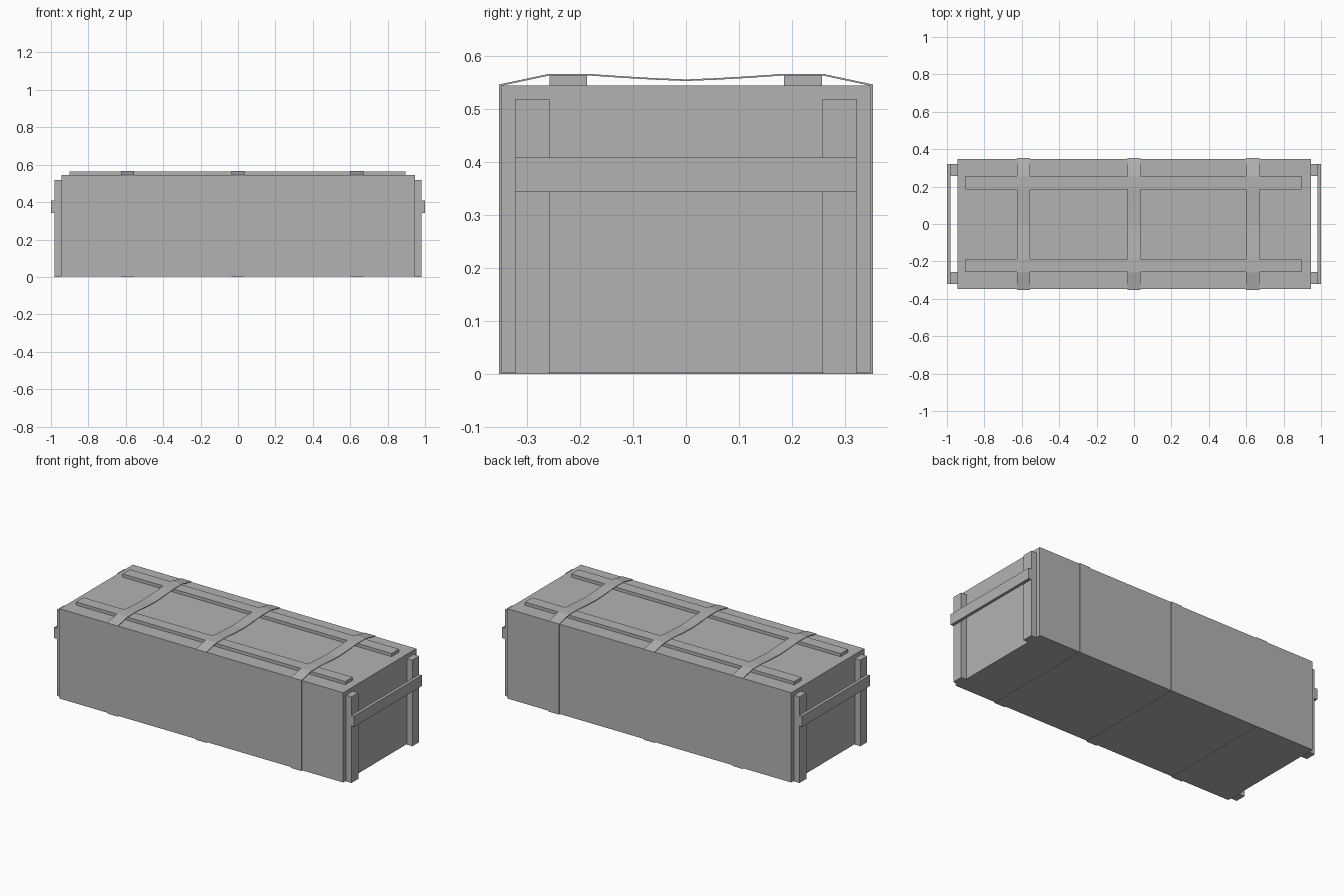
import bpy, bmesh

if "Cube" in bpy.data.objects:
    bpy.data.objects.remove(bpy.data.objects["Cube"])


def mesh_object(name, bm):
    bmesh.ops.recalc_face_normals(bm, faces=bm.faces[:])
    mesh = bpy.data.meshes.new(name)
    bm.to_mesh(mesh)
    bm.free()
    obj = bpy.data.objects.new(name, mesh)
    bpy.context.collection.objects.link(obj)
    obj.data.materials.append(grey)
    return obj


def box(name, x, y, z):
    bm = bmesh.new()
    bmesh.ops.create_cube(bm, size=1)
    for v in bm.verts:
        for i, (lo, hi) in enumerate((x, y, z)):
            v.co[i] = hi if v.co[i] > 0 else lo
    return mesh_object(name, bm)


def strap(name, x0, x1):
    # closed band: half outline (y, z) from bottom centre to top centre, then mirrored
    outer = [(0, 0), (0.352, 0), (0.352, 0.546), (0.258, 0.566), (0.185, 0.566),
             (0.12, 0.5615), (0.06, 0.558), (0, 0.5555)]
    inner = [(0, 0.003), (0.348, 0.003), (0.348, 0.5435), (0.257, 0.563), (0.185, 0.563),
             (0.12, 0.5585), (0.06, 0.555), (0, 0.5525)]
    bm = bmesh.new()
    rings = []
    for half in (outer, inner):
        loop = half + [(-y, z) for y, z in half[-2:0:-1]]
        for x in (x0, x1):
            rings.append([bm.verts.new((x, y, z)) for y, z in loop])
    order = [rings[0], rings[1], rings[3], rings[2]]
    n = len(order[0])
    for k in range(4):
        a, b = order[k], order[(k + 1) % 4]
        for i in range(n):
            j = (i + 1) % n
            bm.faces.new((a[i], a[j], b[j], b[i]))
    return mesh_object(name, bm)


# Dark grey finish
grey = bpy.data.materials.new("dark_grey")
grey.diffuse_color = (0.45, 0.45, 0.45, 1)
grey.use_nodes = True
grey.node_tree.nodes["Principled BSDF"].inputs["Base Color"].default_value = grey.diffuse_color

# Crate body
box("crate_body", (-0.945, 0.945), (-0.348, 0.348), (0.003, 0.544))

# Long battens on the lid
for side, y in (("front", (-0.257, -0.187)), ("back", (0.185, 0.256))):
    box("lid_batten_" + side, (-0.9, 0.895), y, (0.544, 0.563))

# End posts and carrying rails
for end, s in (("left", -1), ("right", 1)):
    post_x = sorted((s * 0.945, s * 0.982))
    rail_x = sorted((s * 0.982, s * 1.0))
    for side, t in (("front", -1), ("back", 1)):
        box(f"end_post_{end}_{side}", post_x, sorted((t * 0.257, t * 0.322)), (0.0, 0.519))
    box("carry_rail_" + end, rail_x, (-0.322, 0.322), (0.343, 0.408))

# Straps wrapped around the crate
for label, x in (("left", -0.59), ("middle", 0.0), ("right", 0.635)):
    strap("strap_" + label, x - 0.035, x + 0.035)
